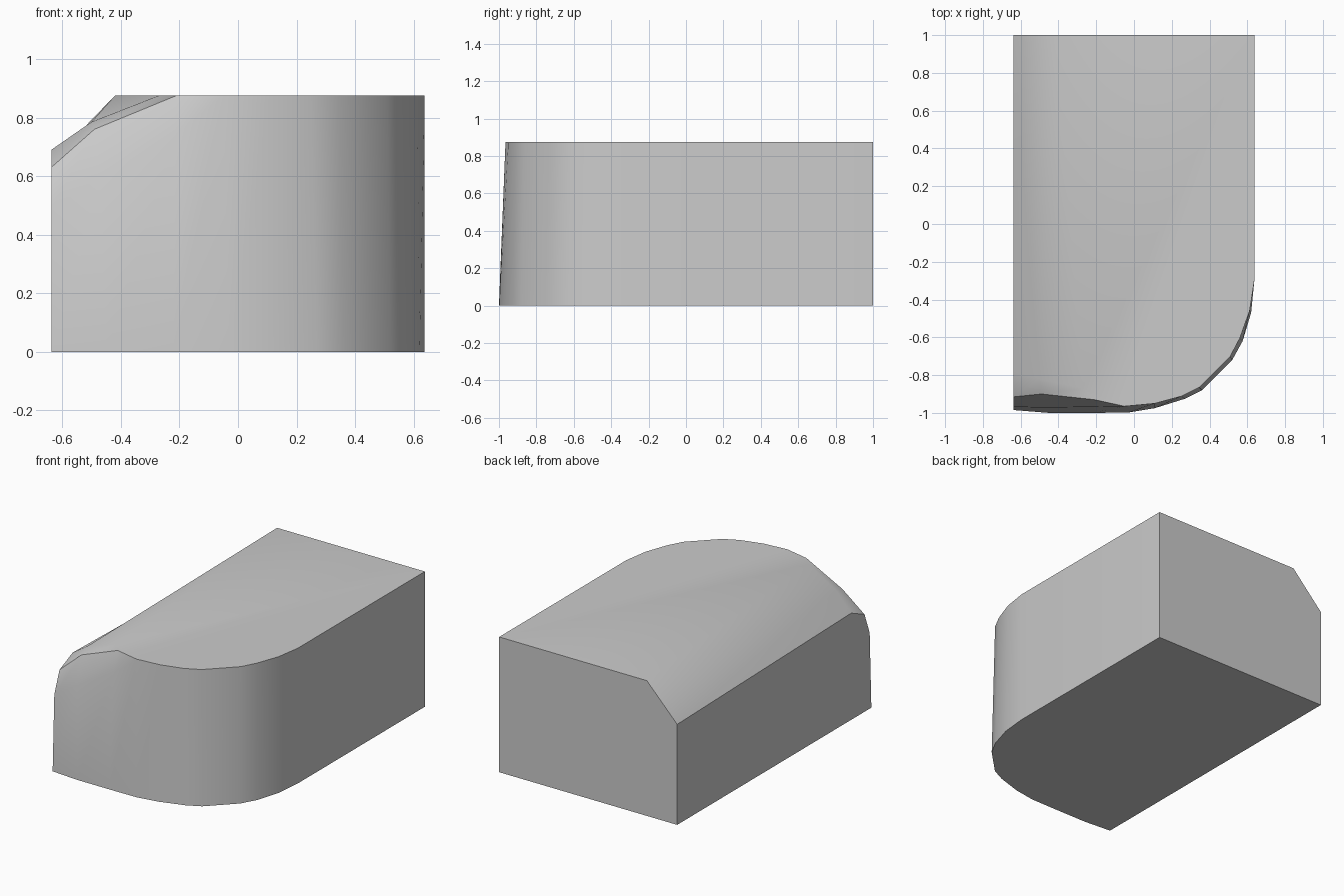
import bpy, bmesh, math

cube = bpy.data.objects.get("Cube")
if cube:
    bpy.data.objects.remove(cube, do_unlink=True)

# One plain grey for the whole block
grey = bpy.data.materials.new("plain grey")
grey.use_nodes = True
grey.diffuse_color = (0.6, 0.6, 0.6, 1)
grey.node_tree.nodes["Principled BSDF"].inputs["Base Color"].default_value = (0.6, 0.6, 0.6, 1)

W, H = 0.637, 0.875
bm = bmesh.new()


def row(points, z=None):
    return [bm.verts.new(p if z is None else (*p, z)) for p in points]


# Front outline at the floor, from the chamfered side round to the straight side
floor = row([(-W, -0.985), (-0.45, -1), (-0.22, -1), (-0.03, -0.998), (0.11, -0.975),
             (0.27, -0.925), (0.36, -0.88), (0.52, -0.72), (0.575, -0.62),
             (0.62, -0.47), (W, -0.3)], 0)

# Upper rim: the first three points dip along the chamfer, the rest lie on the flat top
lip = row([(-W, -0.915, 0.63), (-0.49, -0.9, 0.76), (-0.21, -0.93, H)])
rim = lip + row([(-0.05, -0.965), (0.11, -0.95), (0.25, -0.912), (0.345, -0.865),
                 (0.51, -0.7), (0.56, -0.605), (0.612, -0.46), (W, -0.3)], H)

# Bend where the front wall starts to lean back below the lip
bend = row([(-W, -0.968, 0.49), (-0.47, -0.972, 0.6), (-0.215, -0.968, 0.74)])

# Front end of the chamfer and the corners of the back wall
chamfer = row([(-W, -0.78, 0.69), (-0.5, -0.82, 0.785), (-0.27, -0.87, H)])
back_low, back_high = row([(-W, 1, 0.65), (-0.42, 1, H)])
foot_right, foot_left = row([(-W, 1, 0), (W, 1, 0)])
top_left = bm.verts.new((W, 1, H))

# Front wall
for i in range(len(floor) - 1):
    if i < 2:
        bm.faces.new((floor[i], floor[i + 1], bend[i + 1], bend[i]))
        bm.faces.new((bend[i], bend[i + 1], rim[i + 1], rim[i]))
    elif i == 2:
        bm.faces.new((floor[2], floor[3], rim[3], bend[2]))
        bm.faces.new((bend[2], rim[3], rim[2]))
    else:
        bm.faces.new((floor[i], floor[i + 1], rim[i + 1], rim[i]))

# Rounded lip and long chamfer
for i in range(2):
    bm.faces.new((lip[i], lip[i + 1], chamfer[i + 1], chamfer[i]))
bm.faces.new((chamfer[0], chamfer[1], back_low))
bm.faces.new((chamfer[1], back_high, back_low))
bm.faces.new((chamfer[1], chamfer[2], back_high))

# Flat walls, top and underside
bm.faces.new((back_high, chamfer[2], *rim[2:], top_left))
bm.faces.new((foot_right, floor[0], bend[0], lip[0], chamfer[0], back_low))
bm.faces.new((floor[-1], foot_left, top_left, rim[-1]))
bm.faces.new((foot_left, foot_right, back_low, back_high, top_left))
bm.faces.new((foot_right, foot_left, *reversed(floor)))
bmesh.ops.recalc_face_normals(bm, faces=bm.faces)

mesh = bpy.data.meshes.new("rounded_block")
bm.to_mesh(mesh)
bm.free()
mesh.materials.append(grey)
block = bpy.data.objects.new("rounded_block", mesh)
bpy.context.collection.objects.link(block)

bpy.ops.object.select_all(action="DESELECT")
block.select_set(True)
bpy.context.view_layer.objects.active = block
bpy.ops.object.shade_smooth_by_angle(angle=math.radians(35))
